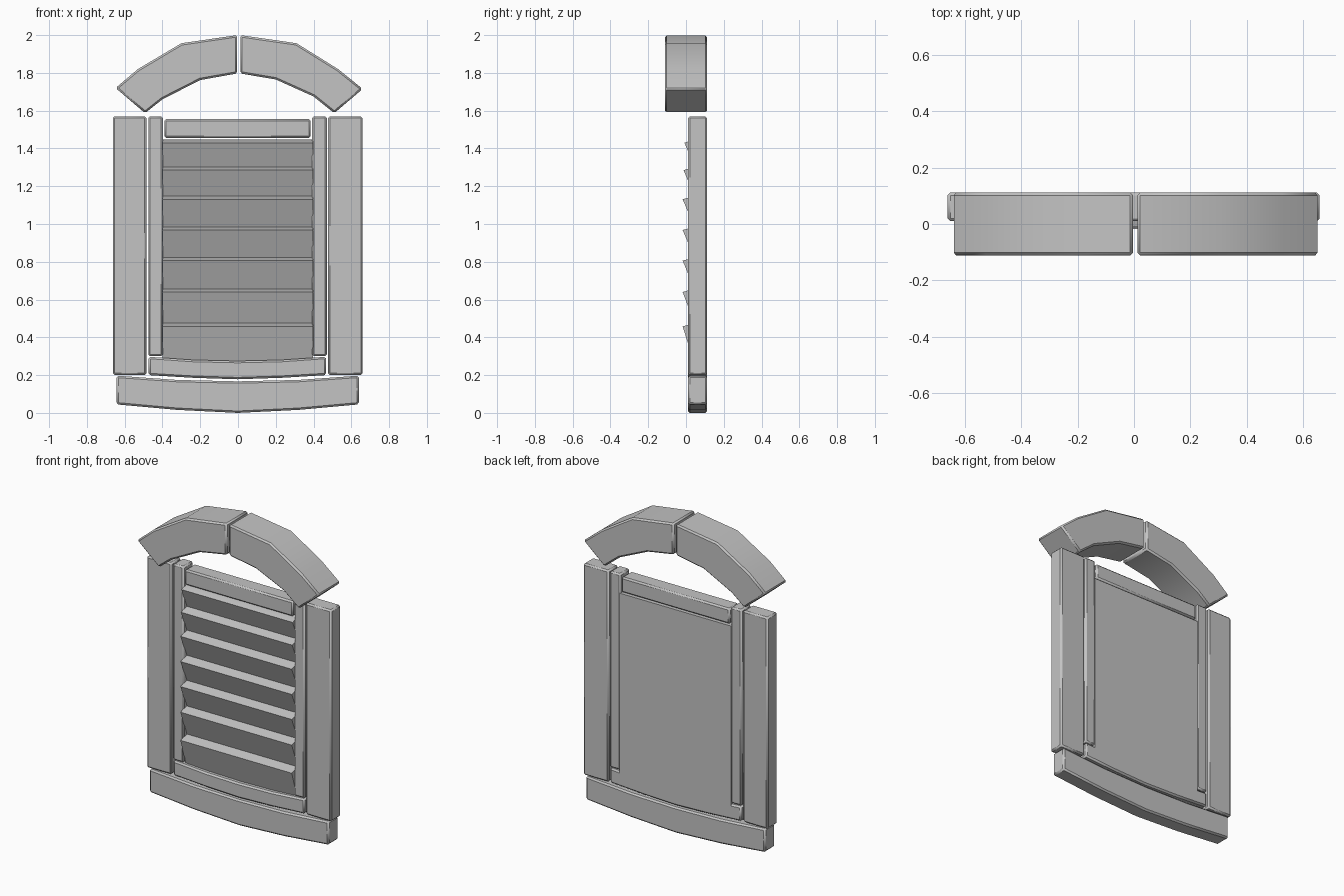
import bpy, bmesh
from mathutils import Vector

cube = bpy.data.objects.get("Cube")
if cube:
    bpy.data.objects.remove(cube, do_unlink=True)

grey = bpy.data.materials.new("plain grey")
grey.use_nodes = True
colour = (0.55, 0.55, 0.55, 1)
grey.diffuse_color = colour
grey.node_tree.nodes["Principled BSDF"].inputs["Base Color"].default_value = colour

FRONT, BACK, DEEP = 0.01, 0.112, -0.112


def extrude(name, points, offset, bevel=0.01):
    """Extrude a flat outline along offset and chamfer its sharp edges."""
    bm = bmesh.new()
    face = bm.faces.new([bm.verts.new(p) for p in points])
    new = bmesh.ops.extrude_face_region(bm, geom=[face])["geom"]
    verts = [g for g in new if isinstance(g, bmesh.types.BMVert)]
    bmesh.ops.translate(bm, verts=verts, vec=Vector(offset))
    bmesh.ops.recalc_face_normals(bm, faces=bm.faces[:])
    mesh = bpy.data.meshes.new(name)
    bm.to_mesh(mesh)
    bm.free()
    mesh.materials.append(grey)
    obj = bpy.data.objects.new(name, mesh)
    bpy.context.collection.objects.link(obj)
    if bevel:
        mod = obj.modifiers.new("chamfer", 'BEVEL')
        mod.width, mod.segments = bevel, 1
        mod.limit_method, mod.angle_limit = 'ANGLE', 0.7
    bpy.ops.object.select_all(action='DESELECT')
    obj.select_set(True)
    bpy.context.view_layer.objects.active = obj
    bpy.ops.object.shade_smooth_by_angle(angle=0.5)
    return obj


def block(name, outline, front=FRONT, bevel=0.01):
    """Solid from an outline of x, z points, running back from front."""
    return extrude(name, [(x, front, z) for x, z in outline], (0, BACK - front, 0), bevel)


def board(name, x0, x1, z0, z1):
    block(name, [(x0, z0), (x1, z0), (x1, z1), (x0, z1)])


# Arched head in two halves
block("arch_left", [(0.012, 2.0), (0.31, 1.957), (0.53, 1.82), (0.66, 1.715),
                    (0.51, 1.587), (0.40, 1.675), (0.20, 1.765), (0.012, 1.797)], DEEP)
block("arch_right", [(-0.004, 2.0), (-0.30, 1.957), (-0.53, 1.82), (-0.648, 1.72),
                     (-0.492, 1.587), (-0.40, 1.66), (-0.20, 1.762), (-0.004, 1.797)], DEEP)

# Upright boards
board("outer_stile_left", 0.477, 0.66, 0.20, 1.57)
board("outer_stile_right", -0.663, -0.485, 0.20, 1.57)
board("inner_stile_left", 0.393, 0.47, 0.30, 1.57)
board("inner_stile_right", -0.475, -0.397, 0.30, 1.57)
board("top_rail", -0.39, 0.385, 1.455, 1.555)


# Bowed boards along the bottom
def bowed(name, x0, x1, top, bottom, top_sag, bottom_sag):
    steps = [-1, -0.5, 0, 0.5, 1]
    mid, half = (x0 + x1) / 2, (x1 - x0) / 2
    lower = [(mid + half * t, bottom - bottom_sag * (1 - abs(t) ** 1.5)) for t in steps]
    upper = [(mid + half * t, top - top_sag * (1 - t * t)) for t in reversed(steps)]
    block(name, lower + upper)


bowed("bottom_rail", -0.473, 0.467, 0.297, 0.20, 0.022, 0.022)
bowed("sill", -0.643, 0.64, 0.197, 0.045, 0.03, 0.045)

# Louvre panel: stepped slats in front of a flat back
ledges = [1.447, 1.302, 1.148, 0.985, 0.823, 0.657, 0.475]
recess = 0.045
profile = []
for i, z in enumerate(ledges):
    tip = -0.008 - 0.005 * min(i, 2)
    profile += [(recess, z), (tip, z - 0.017)]
profile += [(recess, 0.26), (BACK, 0.26), (BACK, ledges[0])]
extrude("louvre_panel", [(-0.40, y, z) for y, z in profile], (0.797, 0, 0), 0)
